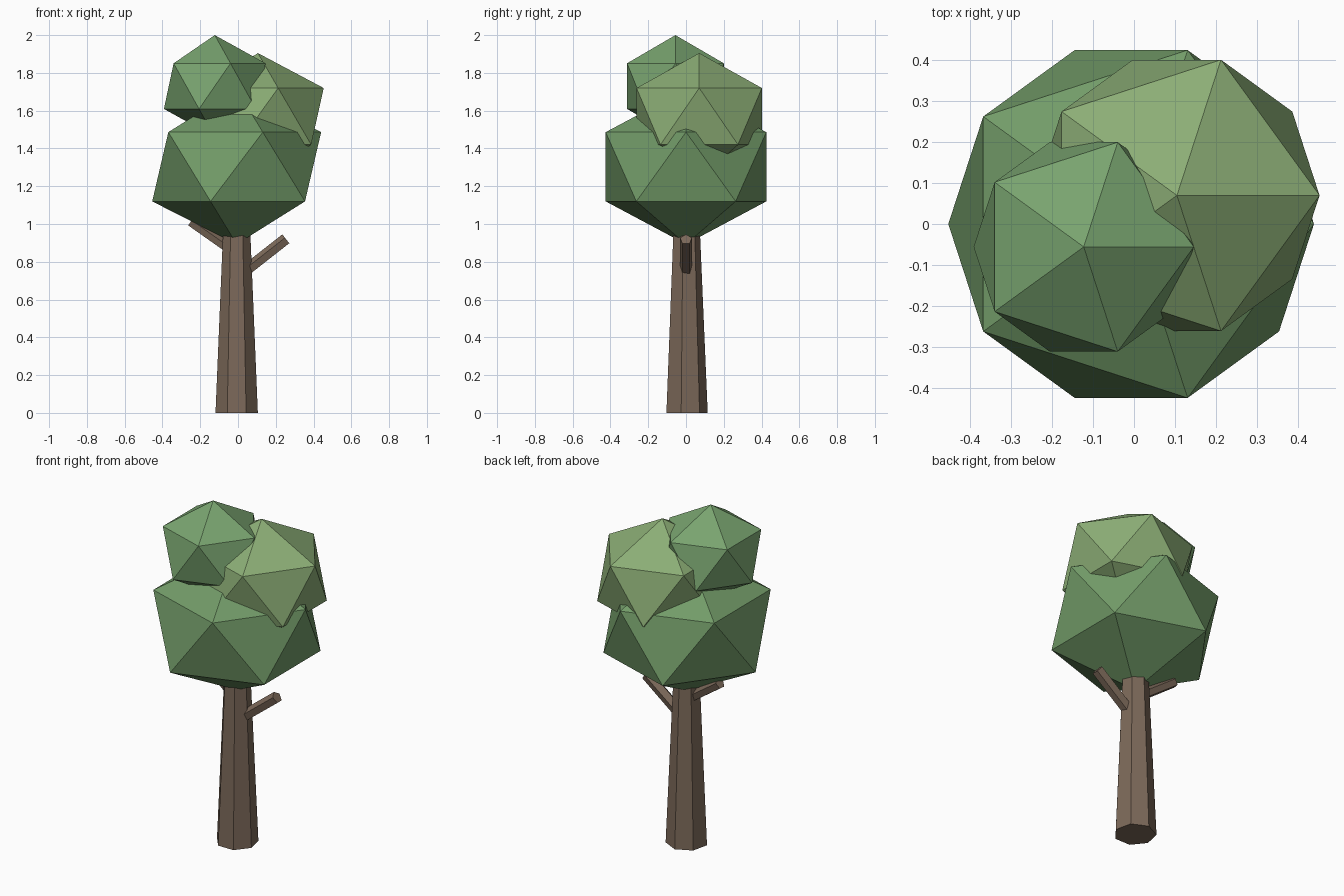
import bpy
from mathutils import Vector

if "Cube" in bpy.data.objects:
    bpy.data.objects.remove(bpy.data.objects["Cube"])


def material(name, rgb):
    m = bpy.data.materials.new(name)
    m.diffuse_color = (*rgb, 1)
    m.use_nodes = True
    m.node_tree.nodes["Principled BSDF"].inputs["Base Color"].default_value = m.diffuse_color
    return m


def finish(name, mat):
    ob = bpy.context.object
    ob.name = name
    ob.data.materials.append(mat)
    return ob


bark = material("bark", (0.20, 0.14, 0.10))
leaf_mid = material("leaf_mid", (0.17, 0.33, 0.14))
leaf_light = material("leaf_light", (0.26, 0.42, 0.18))
leaf_fresh = material("leaf_fresh", (0.19, 0.37, 0.16))

# Tapered seven-sided trunk, its top hidden in the foliage
bpy.ops.mesh.primitive_cone_add(vertices=7, radius1=0.115, radius2=0.07,
                                depth=1.05, location=(-0.007, 0, 0.525))
finish("trunk", bark)


# Five-sided branch stubs, one corner facing up
def branch(name, start, end, radius):
    a, b = Vector(start), Vector(end)
    d = b - a
    bpy.ops.mesh.primitive_cylinder_add(vertices=5, radius=radius,
                                        depth=d.length, location=(a + b) / 2)
    ob = finish(name, bark)
    ob.rotation_euler = d.to_track_quat('Z', 'Y').to_euler()


branch("right_branch", (0.01, 0, 0.727), (0.255, 0, 0.919), 0.033)
branch("left_branch", (-0.01, 0, 0.845), (-0.247, 0.035, 1.012), 0.03)


# Foliage: squashed icosahedra
def foliage(name, loc, r, rz, mat):
    bpy.ops.mesh.primitive_ico_sphere_add(subdivisions=1, radius=1, location=loc)
    ob = finish(name, mat)
    ob.scale = (r, r, rz)


foliage("lower_foliage", (-0.007, 0, 1.303), 0.5, 0.41, leaf_mid)
foliage("right_foliage", (0.105, 0.07, 1.57), 0.39, 0.335, leaf_light)
foliage("top_foliage", (-0.123, -0.056, 1.73), 0.301, 0.27, leaf_fresh)
